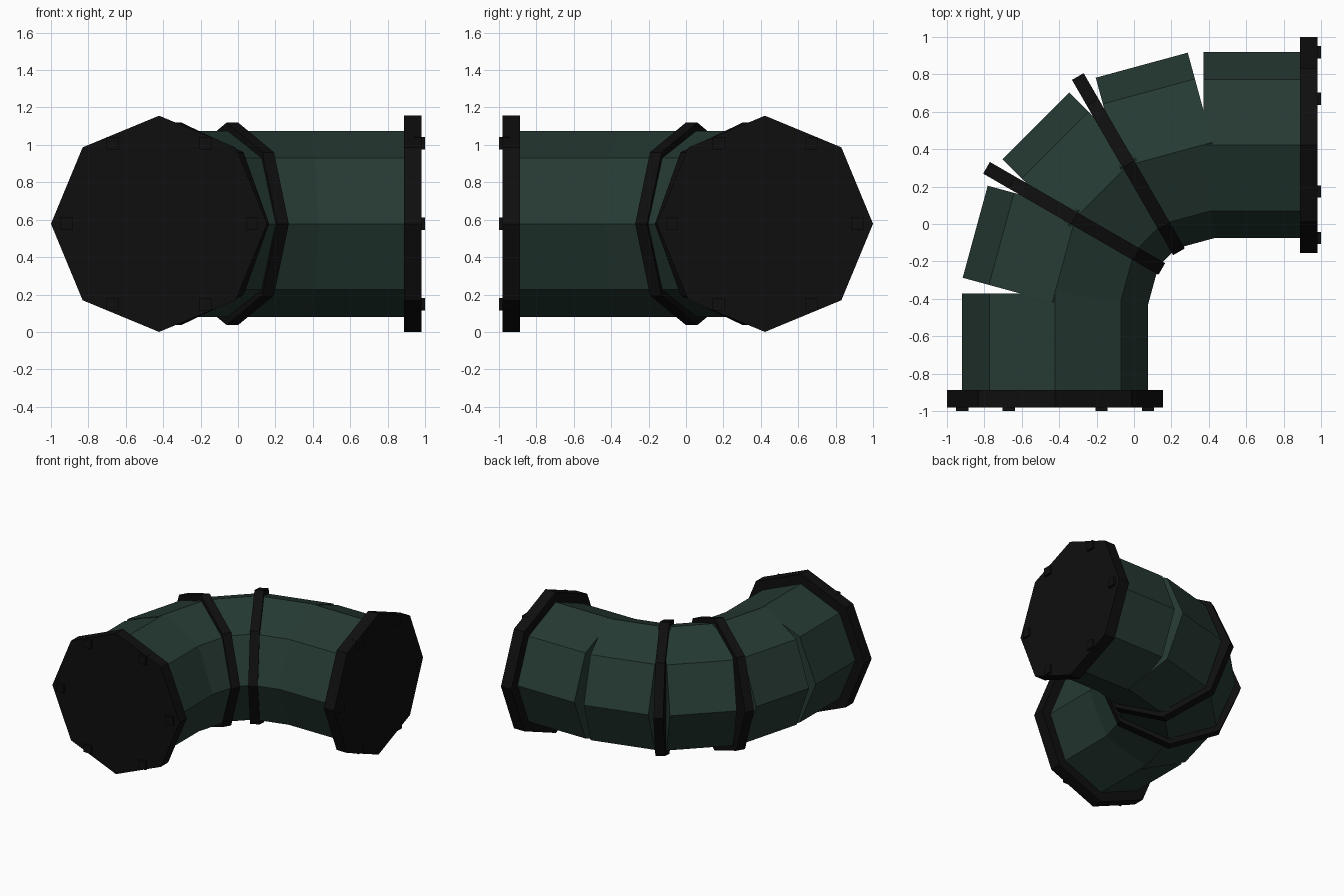
import bpy, math
from mathutils import Vector, Matrix

if "Cube" in bpy.data.objects:
    bpy.data.objects.remove(bpy.data.objects["Cube"])

Z = 0.578  # height of the pipe axis


def material(name, rgb):
    m = bpy.data.materials.new(name)
    m.diffuse_color = (*rgb, 1)
    m.use_nodes = True
    m.node_tree.nodes["Principled BSDF"].inputs["Base Color"].default_value = m.diffuse_color
    return m


GREEN = material("dark green paint", (0.019, 0.042, 0.033))
BLACK = material("black iron", (0.0045, 0.0045, 0.0045))


def octagon(name, a, b, radius, mat):
    """Eight-sided cylinder between two plan points, with a corner pointing straight up."""
    a, b = Vector((*a, Z)), Vector((*b, Z))
    d = (b - a).normalized()
    up = Vector((0, 0, 1))
    rot = Matrix((up.cross(d), up, d)).transposed().to_4x4()
    bpy.ops.mesh.primitive_cylinder_add(vertices=8, radius=radius, depth=(b - a).length)
    o = bpy.context.object
    o.name = name
    o.data.transform(rot)
    o.location = (a + b) / 2
    o.data.materials.append(mat)


def flip(p):
    """Mirror a plan point across the elbow's diagonal."""
    return (-p[1], -p[0])


def both(name, a, b, radius, mat):
    octagon(name + "_front", a, b, radius, mat)
    octagon(name + "_right", flip(a), flip(b), radius, mat)


# Straight ends, bend segments and flanges
both("straight_pipe", (-0.422, -0.95), (-0.422, -0.372), 0.497, GREEN)
both("bend_segment", (-0.4365, -0.418), (-0.3025, 0.074), 0.497, GREEN)
octagon("middle_segment", (-0.352, -0.005), (0.005, 0.352), 0.497, GREEN)
both("flange", (-0.422, -0.982), (-0.422, -0.888), 0.578, BLACK)

# Joint rings
c, s = math.cos(math.radians(30)) * 0.036, math.sin(math.radians(30)) * 0.036
both("joint_ring", (-0.32 - s, 0.03 - c), (-0.32 + s, 0.03 + c), 0.541, BLACK)

# Six bolts on each flange
for i in range(6):
    t = i * math.pi / 3
    x, z = -0.422 + 0.497 * math.cos(t), Z + 0.497 * math.sin(t)
    for side, (px, py), dims in (
        ("front", (x, -0.97), (0.066, 0.06, 0.066)),
        ("right", flip((x, -0.97)), (0.06, 0.066, 0.066)),
    ):
        bpy.ops.mesh.primitive_cube_add(size=1, location=(px, py, z))
        o = bpy.context.object
        o.name = f"bolt_{side}_{i + 1}"
        o.data.transform(Matrix.Diagonal((*dims, 1)))
        o.data.materials.append(BLACK)
